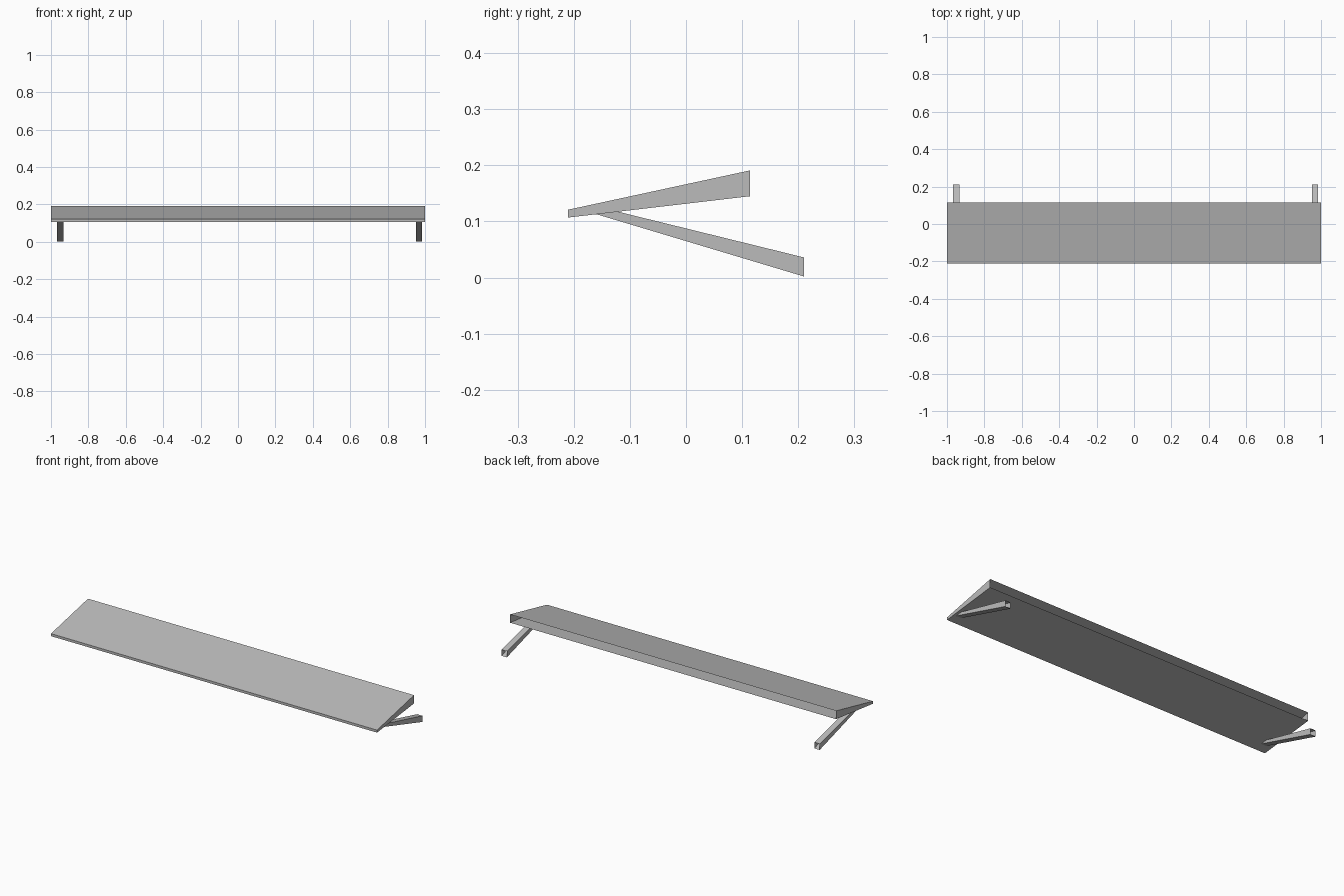
import bpy
import bmesh

cube = bpy.data.objects.get("Cube")
if cube:
    bpy.data.objects.remove(cube, do_unlink=True)

# Single grey finish
GREY = (0.5, 0.5, 0.5, 1.0)
mat = bpy.data.materials.new("plain_grey")
mat.use_nodes = True
mat.diffuse_color = GREY
mat.node_tree.nodes["Principled BSDF"].inputs["Base Color"].default_value = GREY


def open_sleeve(name, x0, x1, profile):
    """Tapered box along y, capped at the front and open at the back.
    profile: front bottom, back bottom, back top, front top as (y, z)."""
    bm = bmesh.new()
    a, b = [[bm.verts.new((x, y, z)) for y, z in profile] for x in (x0, x1)]
    bm.faces.new(a[::-1])
    bm.faces.new(b)
    for i in (0, 2, 3):  # underside, top, front; the back stays open
        j = (i + 1) % 4
        bm.faces.new((a[i], a[j], b[j], b[i]))
    mesh = bpy.data.meshes.new(name)
    bm.to_mesh(mesh)
    bm.free()
    mesh.materials.append(mat)
    obj = bpy.data.objects.new(name, mesh)
    bpy.context.collection.objects.link(obj)
    return obj


# Sloping canopy
open_sleeve("canopy", -1.0, 1.0,
            [(-0.21, 0.107), (0.114, 0.145), (0.114, 0.191), (-0.21, 0.121)])

# Support arms, rising from the back into the canopy underside
ARM = [(-0.16, 0.113), (0.21, 0.002), (0.21, 0.036), (-0.16, 0.127)]
for name, x in (("right_arm", -0.967), ("left_arm", 0.952)):
    open_sleeve(name, x, x + 0.033, ARM)
